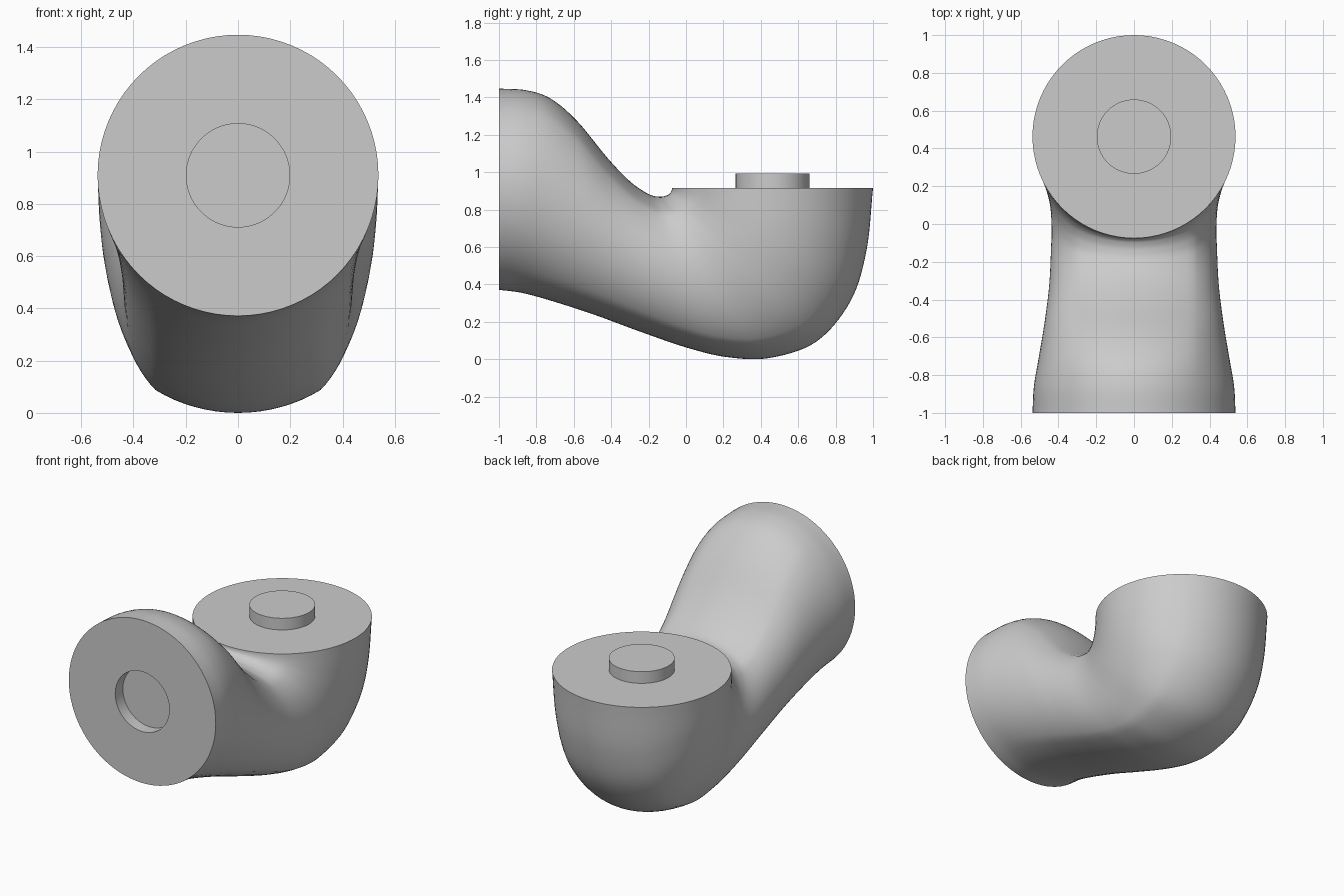
import bpy, bmesh, math
from mathutils import Vector

if "Cube" in bpy.data.objects:
    bpy.data.objects.remove(bpy.data.objects["Cube"])

R, N, SUB = 0.5375, 80, 7
CORNER = math.radians(36)
SC, CC = R * math.sin(CORNER), R * math.cos(CORNER)

# rails: upper (y, z), lower (y, z), half width
RAILS = [
    (-1.0, 1.446, -1.0, .37, R),
    (-.85, 1.436, -.87, .352, .53),
    (-.72, 1.39, -.70, .305, .505),
    (-.58, 1.27, -.48, .233, .475),
    (-.42, 1.075, -.25, .148, .45),
    (-.30, .95, 0, .062, .44),
    (-.20, .882, .22, .010, .437),
    (-.14, .868, .45, .006, .45),
    (-.10, .876, .70, .095, .483),
    (-.083, .889, .88, .31, .513),
    (-.077, .901, .965, .58, .53),
    (-.075, .915, 1.0, .915, R),
]


def catmull(p, i, t):
    p1, p2 = Vector(p[i]), Vector(p[i + 1])
    p0 = Vector(p[i - 1]) if i > 0 else p1 * 2 - p2
    p3 = Vector(p[i + 2]) if i + 2 < len(p) else p2 * 2 - p1
    return 0.5 * (2 * p1 + (p2 - p0) * t + (2 * p0 - 5 * p1 + 4 * p2 - p3) * t * t
                  + (3 * p1 - p0 - 3 * p2 + p3) * t ** 3)


def section(s):
    """Round top and bottom caps of fixed radius, joined by pinched sides."""
    top, bot, w = Vector((0, s[0], s[1])), Vector((0, s[2], s[3])), s[4]
    mid, d, h = (top + bot) / 2, (bot - top).normalized(), (bot - top).length / 2
    pts = []
    for k in range(N):
        a = 2 * math.pi * k / N
        x, v = R * math.sin(a), R * math.cos(a)
        if abs(v) > CC - 1e-6:
            v += (h - R) * math.copysign(1, v)
        else:
            x = math.copysign(SC + (w - SC) * (abs(x) - SC) / (R - SC), x)
            v *= (h - R + CC) / CC
        pts.append(mid + d * v + Vector((x, 0, 0)))
    return pts


def disc(center, d, r):
    c, d = Vector(center), Vector(d)
    return [c + d * r * math.cos(2 * math.pi * k / N)
            + Vector((r * math.sin(2 * math.pi * k / N), 0, 0)) for k in range(N)]


# socket in the front face, bent tube, then peg on the upward face
FC, UC = 0.908, 0.4625
rings = [disc((0, -.92, FC), (0, 0, -1), .198), disc((0, -1, FC), (0, 0, -1), .198)]
for i in range(len(RAILS) - 1):
    rings += [section(catmull(RAILS, i, j / SUB)) for j in range(SUB)]
rings.append(section(RAILS[-1]))
rings += [disc((0, UC, .915), (0, 1, 0), .197), disc((0, UC, .992), (0, 1, 0), .197)]

bm = bmesh.new()
vs = [[bm.verts.new(p) for p in ring] for ring in rings]
for a, b in zip(vs, vs[1:]):
    for k in range(N):
        bm.faces.new((a[k], a[(k + 1) % N], b[(k + 1) % N], b[k]))
bm.faces.new(vs[0])
bm.faces.new(vs[-1])
# rest the lowest point on the floor
low = min(v.co.z for v in bm.verts)
bmesh.ops.translate(bm, verts=bm.verts, vec=(0, 0, -low))
bmesh.ops.recalc_face_normals(bm, faces=bm.faces)

mesh = bpy.data.meshes.new("elbow_connector")
bm.to_mesh(mesh)
bm.free()
obj = bpy.data.objects.new("elbow_connector", mesh)
bpy.context.collection.objects.link(obj)
bpy.context.view_layer.objects.active = obj
obj.select_set(True)
bpy.ops.object.shade_smooth_by_angle(angle=math.radians(35))
